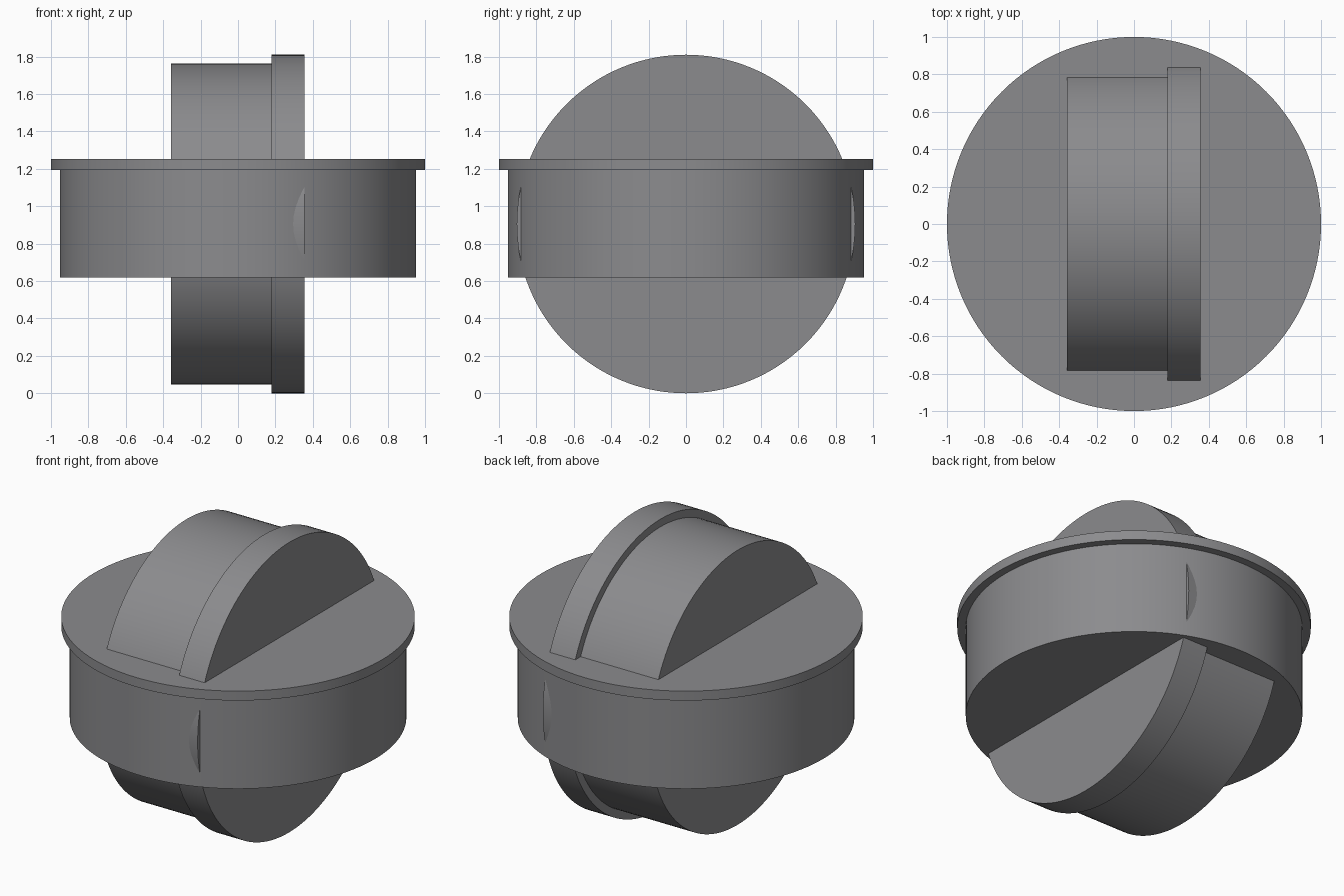
import bpy, bmesh, math
from mathutils import Matrix

if "Cube" in bpy.data.objects:
    bpy.data.objects.remove(bpy.data.objects["Cube"])

SEGMENTS = 128

# Dark grey shared by both parts
dark_grey = bpy.data.materials.new("dark_grey")
dark_grey.diffuse_color = (0.26, 0.26, 0.27, 1.0)
dark_grey.use_nodes = True
dark_grey.node_tree.nodes["Principled BSDF"].inputs["Base Color"].default_value = dark_grey.diffuse_color


def stepped_disc(name, profile, matrix):
    """Solid of revolution about local z from (radius, height) points."""
    bm = bmesh.new()
    rings = []
    for r, h in profile:
        rings.append([bm.verts.new((r * math.cos(2 * math.pi * i / SEGMENTS),
                                    r * math.sin(2 * math.pi * i / SEGMENTS), h))
                      for i in range(SEGMENTS)])
    for a, b in zip(rings, rings[1:]):
        for i in range(SEGMENTS):
            j = (i + 1) % SEGMENTS
            bm.faces.new((a[i], a[j], b[j], b[i]))
    bm.faces.new(rings[0][::-1])
    bm.faces.new(rings[-1])
    bm.transform(matrix)
    bmesh.ops.recalc_face_normals(bm, faces=bm.faces)
    mesh = bpy.data.meshes.new(name)
    bm.to_mesh(mesh)
    bm.free()
    mesh.materials.append(dark_grey)
    obj = bpy.data.objects.new(name, mesh)
    bpy.context.collection.objects.link(obj)
    bpy.ops.object.select_all(action='DESELECT')
    obj.select_set(True)
    bpy.context.view_layer.objects.active = obj
    bpy.ops.object.shade_smooth_by_angle(angle=math.radians(30))
    return obj


# Upright drum with a thin rim on top
stepped_disc("drum_with_rim",
             [(0.952, 0.62), (0.952, 1.193), (1.0, 1.193), (1.0, 1.252)],
             Matrix.Identity(4))

# Crossing wheel along x, with its flange on the +x side
stepped_disc("wheel_with_flange",
             [(0.857, -0.358), (0.857, 0.179), (0.905, 0.179), (0.905, 0.355)],
             Matrix.Translation((0, 0, 0.905)) @ Matrix.Rotation(math.pi / 2, 4, 'Y'))
